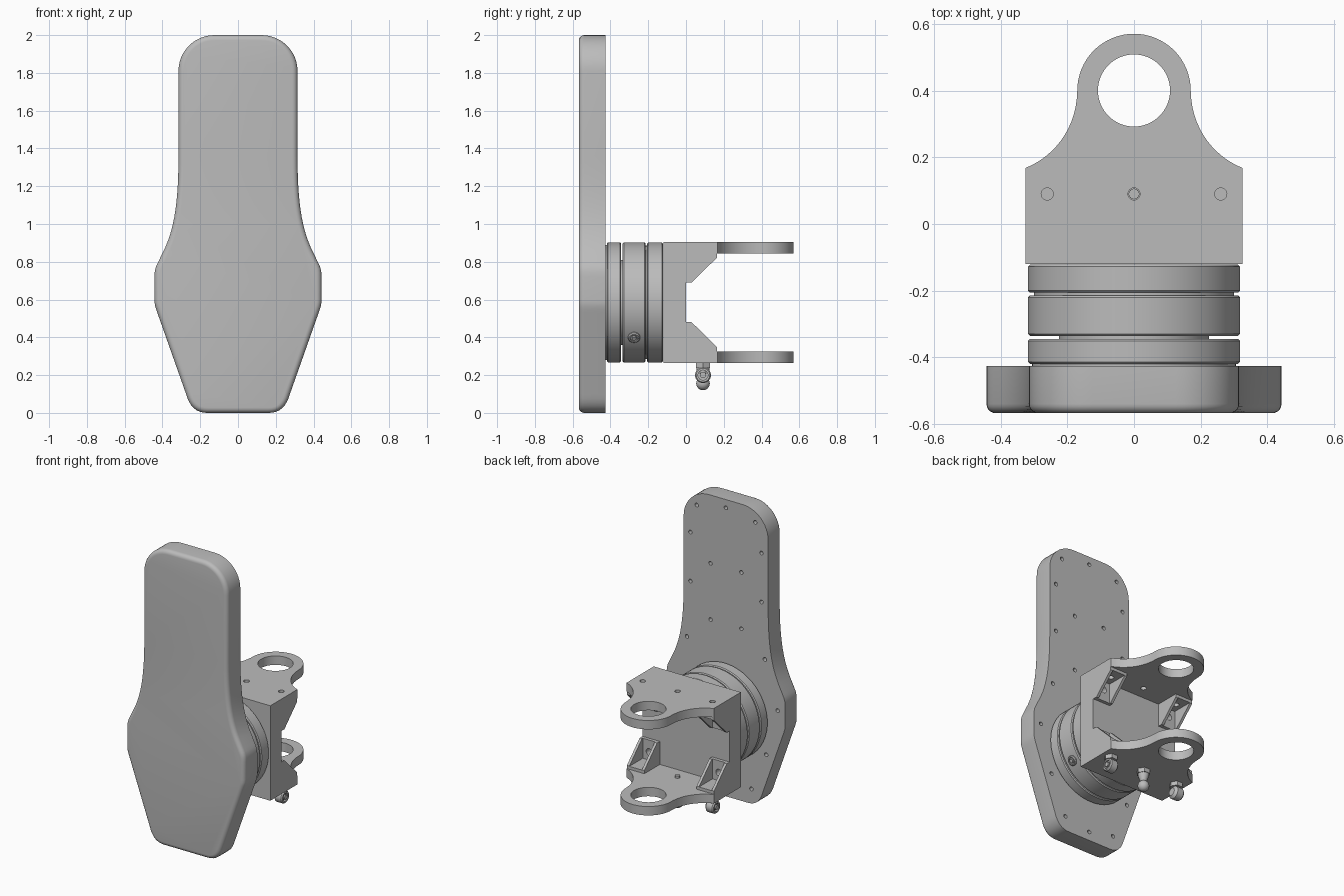
import bpy, bmesh, math
from mathutils import Vector

cube = bpy.data.objects.get("Cube")
if cube:
    bpy.data.objects.remove(cube)

gray = bpy.data.materials.new("plain_gray")
gray.use_nodes = True
gray.diffuse_color = (0.5, 0.5, 0.5, 1)
gray.node_tree.nodes["Principled BSDF"].inputs["Base Color"].default_value = (0.5, 0.5, 0.5, 1)

MID = 0.585          # height of the swivel axis
HALF = 0.325         # half width of the bracket


def finish(name, bm):
    bmesh.ops.recalc_face_normals(bm, faces=bm.faces)
    mesh = bpy.data.meshes.new(name)
    bm.to_mesh(mesh)
    bm.free()
    mesh.materials.append(gray)
    ob = bpy.data.objects.new(name, mesh)
    bpy.context.collection.objects.link(ob)
    return ob


def prism(name, outline, axis, lo, hi, round_lo=0):
    """Extrude a 2D outline along an axis; optionally round the low rim."""
    bm = bmesh.new()

    def place(p, t):
        c = list(p)
        c.insert(axis, t)
        return bm.verts.new(c)
    face = bm.faces.new([place(p, lo) for p in outline])
    ext = bmesh.ops.extrude_face_region(bm, geom=[face], use_keep_orig=True)
    for v in ext["geom"]:
        if isinstance(v, bmesh.types.BMVert):
            v.co[axis] = hi
    bmesh.ops.recalc_face_normals(bm, faces=bm.faces)
    if round_lo:
        rim = [e for e in bm.edges if all(abs(v.co[axis] - lo) < 1e-5 for v in e.verts)]
        bmesh.ops.bevel(bm, geom=rim, offset=round_lo, segments=5, profile=0.5, affect='EDGES')
    return finish(name, bm)


def lathe(name, profile, origin, direction, sides=32):
    """Revolve (radius, distance) pairs about a direction."""
    bm = bmesh.new()
    turn = Vector(direction).to_track_quat('Z', 'Y')
    rings = []
    for r, d in profile:
        ring = []
        for i in range(sides):
            a = math.tau * i / sides
            p = Vector((r * math.cos(a), r * math.sin(a), d))
            ring.append(bm.verts.new(turn @ p + Vector(origin)))
        rings.append(ring)
    for a, b in zip(rings, rings[1:]):
        for i in range(sides):
            j = (i + 1) % sides
            bm.faces.new((a[i], a[j], b[j], b[i]))
    bm.faces.new(rings[0])
    bm.faces.new(rings[-1])
    return finish(name, bm)


def boolean(ob, others, mode):
    """Apply booleans with the other objects, then drop them."""
    for other in others:
        mod = ob.modifiers.new("cut", 'BOOLEAN')
        mod.object, mod.operation, mod.solver = other, mode, 'EXACT'
    deps = bpy.context.evaluated_depsgraph_get()
    mesh = bpy.data.meshes.new_from_object(ob.evaluated_get(deps))
    ob.modifiers.clear()
    ob.data = mesh
    for other in others:
        bpy.data.objects.remove(other)


def smooth(ob, angle=30):
    bpy.ops.object.select_all(action='DESELECT')
    ob.select_set(True)
    bpy.context.view_layer.objects.active = ob
    bpy.ops.object.shade_smooth_by_angle(angle=math.radians(angle))


def arc(cx, cy, r, start, end, n):
    angles = [math.radians(start + (end - start) * i / n) for i in range(n + 1)]
    return [(cx + r * math.cos(a), cy + r * math.sin(a)) for a in angles]


def bezier(a, b, c, d, n):
    pts = [Vector(p) for p in (a, b, c, d)]
    out = []
    for i in range(n + 1):
        t = i / n
        s = 1 - t
        out.append(tuple(pts[0] * s**3 + pts[1] * 3 * s * s * t + pts[2] * 3 * s * t * t + pts[3] * t**3))
    return out


def mirrored(half):
    return half + [(-x, y) for x, y in reversed(half) if abs(x) > 1e-6]


# Foot plate: flared outline with a rounded front rim
side = bezier((0.16, 0), (0.22, 0), (0.255, 0.03), (0.275, 0.10), 8)
side += bezier((0.427, 0.53), (0.437, 0.56), (0.442, 0.57), (0.442, 0.60), 4)
side += bezier((0.442, 0.72), (0.442, 0.76), (0.435, 0.775), (0.422, 0.80), 4)
side += bezier((0.405, 0.835), (0.345, 0.95), (0.315, 1.08), (0.315, 1.36), 14)
side += arc(0.125, 1.81, 0.19, 0, 90, 12)
foot = prism("foot_plate", mirrored(side), 1, -0.567, -0.425, 0.028)

# Screw holes in the back of the plate
spots = [(0.218, 1.905), (0.265, 1.71), (0.265, 1.38), (0.29, 1.0), (0.385, 0.68),
         (0.3, 0.36), (0.19, 0.1), (0.115, 1.54), (0.115, 1.16)]
spots = [(s * x, z) for x, z in spots for s in (1, -1)] + [(0, 1.945), (0, 0.06)]
boolean(foot, [lathe("hole", [(0.013, 0), (0.013, 0.1)], (x, -0.48, z), (0, 1, 0), 16)
               for x, z in spots], 'DIFFERENCE')
smooth(foot)

# Swivel rings and the narrower spindles between them


def ring(name, r, lo, hi, chamfer=0.006):
    prof = [(r - chamfer, lo), (r, lo + chamfer), (r, hi - chamfer), (r - chamfer, hi)]
    smooth(lathe(name, prof, (0, 0, MID), (0, 1, 0), 72))


ring("front_ring", 0.318, -0.419, -0.344)
ring("middle_ring", 0.318, -0.335, -0.214)
ring("rear_ring", 0.318, -0.206, -0.122)
ring("mount_spindle", 0.305, -0.43, -0.41, 0.001)
ring("swivel_spindle", 0.225, -0.35, -0.33, 0.001)
ring("rear_spindle", 0.30, -0.22, -0.2, 0.001)

# Clevis bracket: back wall with an eyed arm above and below
edge = [(HALF, -0.12), (HALF, 0.168)]
edge += bezier((HALF, 0.168), (0.245, 0.2), (0.172, 0.28), (0.17, 0.4), 14)[1:]
edge += arc(0, 0.4, 0.17, 0, 90, 16)[1:]
bracket = prism("clevis_bracket", [(-HALF, 0.27), (HALF, 0.27), (HALF, 0.9), (-HALF, 0.9)], 1, -0.12, 0)
parts = [prism("arm", mirrored(edge), 2, *span) for span in ((0.265, 0.325), (0.845, 0.905))]

# Corner gussets, hollowed on the sloping side and drilled for bolts
cutters = []
for sz in (1, -1):
    def up(pts):
        return [(y, MID + sz * h) for y, h in pts]
    solid = up([(-0.02, 0.105), (0.03, 0.105), (0.165, 0.238), (0.165, 0.28), (-0.02, 0.28)])
    pocket = up([(0.022, 0.06), (0.2, 0.235), (0.2, 0.24), (0.022, 0.24)])
    for sx in (1, -1):
        parts.append(prism("gusset", solid, 0, *sorted((sx * 0.195, sx * HALF))))
        cutters.append(prism("pocket", pocket, 0, *sorted((sx * 0.213, sx * 0.307))))
        bolt = (sx * 0.26, -0.03, MID + sz * 0.185)
        cutters.append(lathe("bolt_hole", [(0.022, 0), (0.022, 0.1)], bolt, (0, 1, 0)))
for x in (-0.26, 0, 0.26):
    cutters.append(lathe("arm_hole", [(0.018, 0), (0.018, 0.3)], (x, 0.09, 0.7), (0, 0, 1)))
cutters.append(lathe("eye", [(0.108, 0), (0.108, 1)], (0, 0.4, 0.1), (0, 0, 1), 64))
boolean(bracket, parts, 'UNION')
boolean(bracket, cutters, 'DIFFERENCE')
smooth(bracket)


# Grease fittings
def ball(r, centre, start):
    return [(r * math.sin(math.radians(a)), centre - r * math.cos(math.radians(a)))
            for a in range(start, 180, 15)]


def nut(name, origin, direction):
    lathe(name, [(0.042, -0.005), (0.042, 0.028)], origin, direction, 6)


DOWN = (0, 0, -1)
nut("centre_fitting_nut", (0, 0.09, 0.265), DOWN)
smooth(lathe("centre_fitting", [(0.016, -0.075), (0.016, 0.02), (0.034, 0.028), (0.034, 0.04), (0.016, 0.085)]
             + ball(0.036, 0.109, 30), (0, 0.09, 0.265), DOWN))
for sx, word in ((1, "left"), (-1, "right")):
    nut(word + "_elbow_nut", (sx * 0.26, 0.09, 0.265), DOWN)
    smooth(lathe(word + "_elbow_neck", [(0.022, 0), (0.022, 0.07)], (sx * 0.26, 0.09, 0.265), DOWN))
    head = [(0.025, -0.035), (0.042, -0.02), (0.042, 0.025), (0.036, 0.033),
            (0.026, 0.033), (0.026, 0.015), (0.016, 0.015), (0.016, 0.035)]
    smooth(lathe(word + "_elbow_head", head, (sx * 0.26, 0.09, 0.2), (sx, 0, 0)))

# Fitting on the swivel collar
out = Vector((0.26, 0, -0.185)).normalized()
seat = Vector((0, -0.275, MID)) + out * 0.3
smooth(lathe("collar_fitting", [(0.032, 0), (0.032, 0.024), (0.027, 0.03), (0.02, 0.03),
                                (0.02, 0.02), (0.012, 0.02), (0.012, 0.032)], seat, out))
